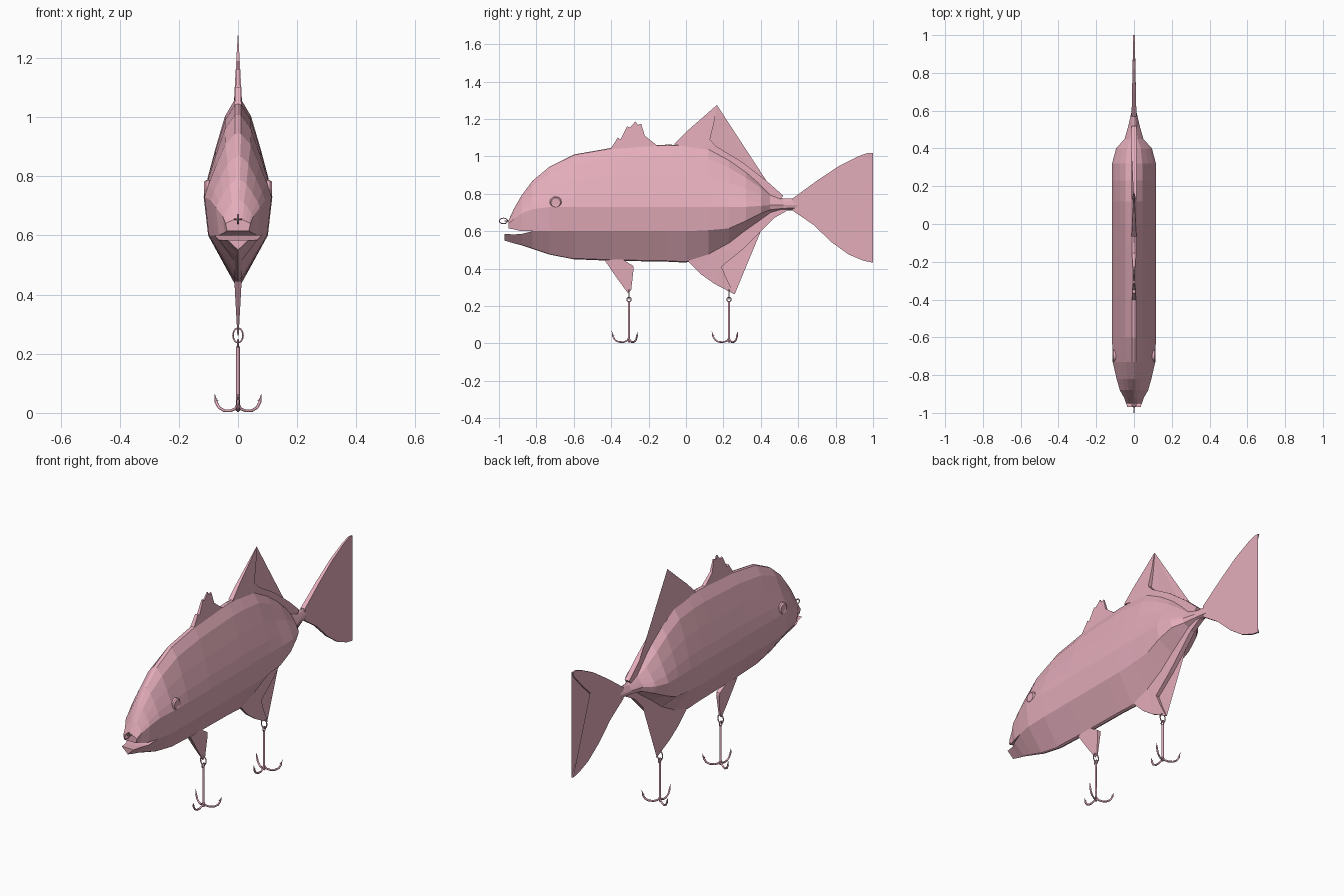
import bpy, bmesh, math
from mathutils import Vector

if "Cube" in bpy.data.objects:
    bpy.data.objects.remove(bpy.data.objects["Cube"])

mat = bpy.data.materials.new("lure_pink")
mat.diffuse_color = (0.78, 0.42, 0.5, 1)
mat.use_nodes = True
mat.node_tree.nodes["Principled BSDF"].inputs["Base Color"].default_value = mat.diffuse_color


def finish(name, bm):
    bmesh.ops.remove_doubles(bm, verts=bm.verts, dist=0.0005)
    bmesh.ops.recalc_face_normals(bm, faces=bm.faces)
    me = bpy.data.meshes.new(name)
    bm.to_mesh(me)
    bm.free()
    ob = bpy.data.objects.new(name, me)
    bpy.context.collection.objects.link(ob)
    me.materials.append(mat)
    return ob


def plate(name, pts, thick):
    """Thin fin in the y-z plane; thick(y, z) gives the half thickness."""
    bm = bmesh.new()
    sides = [[bm.verts.new((s * thick(y, z), y, z)) for y, z in pts] for s in (-1, 1)]
    caps = [bm.faces.new(v) for v in sides]
    n = len(pts)
    for i in range(n):
        j = (i + 1) % n
        bm.faces.new((sides[0][i], sides[0][j], sides[1][j], sides[1][i]))
    bmesh.ops.triangulate(bm, faces=caps)
    return finish(name, bm)


def tube(name, pts, r, closed=False, tip=1.0):
    """Round wire swept along a path."""
    cu = bpy.data.curves.new(name, 'CURVE')
    cu.dimensions = '3D'
    cu.bevel_depth = r
    cu.bevel_resolution = 1
    cu.use_fill_caps = True
    sp = cu.splines.new('POLY')
    sp.points.add(len(pts) - 1)
    for p, c in zip(sp.points, pts):
        p.co = (*c, 1)
    sp.points[-1].radius = tip
    sp.use_cyclic_u = closed
    ob = bpy.data.objects.new(name, cu)
    bpy.context.collection.objects.link(ob)
    cu.materials.append(mat)
    bpy.ops.object.select_all(action='DESELECT')
    ob.select_set(True)
    bpy.context.view_layer.objects.active = ob
    bpy.ops.object.convert(target='MESH')
    return ob


def ring(name, c, u, v, r):
    """Oval wire loop spanned by the vectors u and v."""
    c, u, v = Vector(c), Vector(u), Vector(v)
    angs = [i * math.tau / 12 for i in range(12)]
    return tube(name, [c + u * math.cos(a) + v * math.sin(a) for a in angs], r, True)


# Body stations: y, top, bottom, half width, widest height, lower edge height
stations = [
    (-.95, .655, .55, .042, .64, .615), (-.92, .72, .535, .052, .665, .61),
    (-.88, .79, .525, .075, .695, .60), (-.82, .87, .505, .092, .718, .60),
    (-.73, .945, .475, .113, .73, .60), (-.6, 1.01, .45, .116, .73, .60),
    (-.4, 1.045, .442, .116, .73, .60), (-.1, 1.063, .437, .116, .73, .60),
    (0, 1.06, .432, .116, .73, .60), (.12, 1.045, .47, .116, .73, .605),
    (.23, .985, .53, .116, .73, .615), (.32, .92, .60, .116, .73, .655),
    (.4, .85, .655, .095, .735, .695), (.45, .80, .69, .05, .74, .715),
    (.52, .775, .71, .03, .74, .722), (.6, .775, .71, .012, .74, .725)]
gap = [.03, .027, .015]
bm = bmesh.new()


def strip(a, b):
    va, vb = [bm.verts.new(p) for p in a], [bm.verts.new(p) for p in b]
    for i in range(len(a) - 1):
        bm.faces.new((va[i], va[i + 1], vb[i + 1], vb[i]))


for s in (-1, 1):
    uppers, lowers = [], []
    for i, (y, top, bot, w, zm, zl) in enumerate(stations):
        g = gap[i] if i < 3 else 0
        up = [(0, y, top)]
        up += [(s * w * x, y, zm + (top - zm) * f)
               for x, f in ((.09, .99), (.38, .82), (.65, .5), (.88, .2), (1, 0))]
        up.append((s * w * .87, y, zl))
        yl = y - (.02 if i == 0 else 0)
        lo = [(s * w * .87, yl, zl - g), (s * w * .1, yl, bot + .005), (0, yl, bot)]
        if i < 4:   # roof and floor of the mouth
            up.append((0, y, zl))
            lo.insert(0, (0, yl, zl - g))
        uppers.append(up)
        lowers.append(lo)
    for i in range(len(stations) - 1):
        n = 8 if i < 3 else 7
        strip(uppers[i][:n], uppers[i + 1][:n])
        k = 0 if i < 3 else 1 if i == 3 else 0
        strip(lowers[i][k:], lowers[i + 1])
    for cap in (uppers[0], lowers[0]):   # lips
        bm.faces.new([bm.verts.new(p) for p in cap])
finish("body", bm)

# Fins
plate("spiny_back_fin",
      [(-.41, 1.03), (-.365, 1.10), (-.35, 1.092), (-.315, 1.16), (-.3, 1.155), (-.27, 1.187),
       (-.258, 1.168), (-.24, 1.175), (-.22, 1.11), (-.15, 1.055), (-.28, 1.03)],
      lambda y, z: max(.002, .011 - (z - 1.05) * .06))
plate("main_back_fin",
      [(-.065, 1.065), (0, 1.13), (.08, 1.2), (.165, 1.275), (.15, 1.18), (.128, 1.09),
       (.16, 1.055), (.3, .97), (.43, .87), (.52, .79), (.5, .765), (.4, .80), (.2, .97), (.05, 1.04)],
      lambda y, z: max(.001, min(.014, .014 - (z - 1.05) * .058)))
plate("belly_fin",
      [(-.435, .445), (-.37, .35), (-.31, .268), (-.293, .285), (-.28, .40), (-.283, .415),
       (-.34, .45)],
      lambda y, z: max(.002, .012 - (.44 - z) * .055))
plate("rear_belly_fin",
      [(.01, .44), (.08, .37), (.15, .32), (.26, .262), (.22, .34), (.19, .41), (.22, .435),
       (.3, .5), (.4, .6), (.47, .67), (.55, .715), (.45, .72), (.3, .6), (.13, .49)],
      lambda y, z: max(.002, min(.013, .012 - (.44 - z) * .055)))
plate("tail_fin",
      [(.57, .775), (.7, .87), (.82, .95), (.92, 1.0), (.97, 1.018), (1.0, 1.018), (.99, .99),
       (.9, .895), (.82, .82), (.765, .76), (.75, .735), (.765, .70), (.82, .63), (.9, .555),
       (.97, .49), (1.0, .432), (.95, .442), (.87, .475), (.78, .54), (.68, .635), (.57, .71)],
      lambda y, z: max(.004, .013 - (y - .57) * .022))

# Eyes: shallow raised discs with a sunk centre
for s in (-1, 1):
    bm = bmesh.new()
    prof = [(.032, .085), (.032, .108), (.026, .115), (.018, .112)]
    loops = [[bm.verts.new((s * x, -.697 + r * math.cos(k * math.tau / 12),
                            .755 + r * math.sin(k * math.tau / 12))) for k in range(12)]
             for r, x in prof]
    for a, b in zip(loops, loops[1:]):
        for k in range(12):
            bm.faces.new((a[k], a[k - 1], b[k - 1], b[k]))
    bm.faces.new(loops[-1])
    finish("eye_right" if s > 0 else "eye_left", bm)

# Nose rings
ring("nose_eyelet", (0, -.955, .655), (.011, 0, 0), (0, .014, 0), .003)
ring("nose_ring", (0, -.976, .655), (0, .022, 0), (0, 0, .015), .003)

# Treble hooks hanging from two split rings
for label, hy in (("front", -.305), ("rear", .23)):
    ring(label + "_split_ring", (0, hy, .262), (.017, 0, 0), (0, 0, .025), .003)
    ring(label + "_hook_eye", (0, hy, .235), (0, .011, 0), (0, 0, .012), .0035)
    tube(label + "_hook_shank", [(0, hy, .225), (0, hy, .006)], .006)
    for k in range(3):
        a = math.radians(-90 + 120 * k)
        d = Vector((math.cos(a), math.sin(a), 0))
        base = Vector((0, hy, 0))
        path = [(0, .03), (.01, .014), (.03, .007), (.055, .008), (.074, .018), (.086, .038), (.092, .066)]
        tube(f"{label}_hook_prong_{k}", [base + d * r + Vector((0, 0, z)) for r, z in path],
             .005, tip=.1)
        tube(f"{label}_hook_barb_{k}", [base + d * .087 + Vector((0, 0, .048)),
                                        base + d * .077 + Vector((0, 0, .04))], .003, tip=.2)
